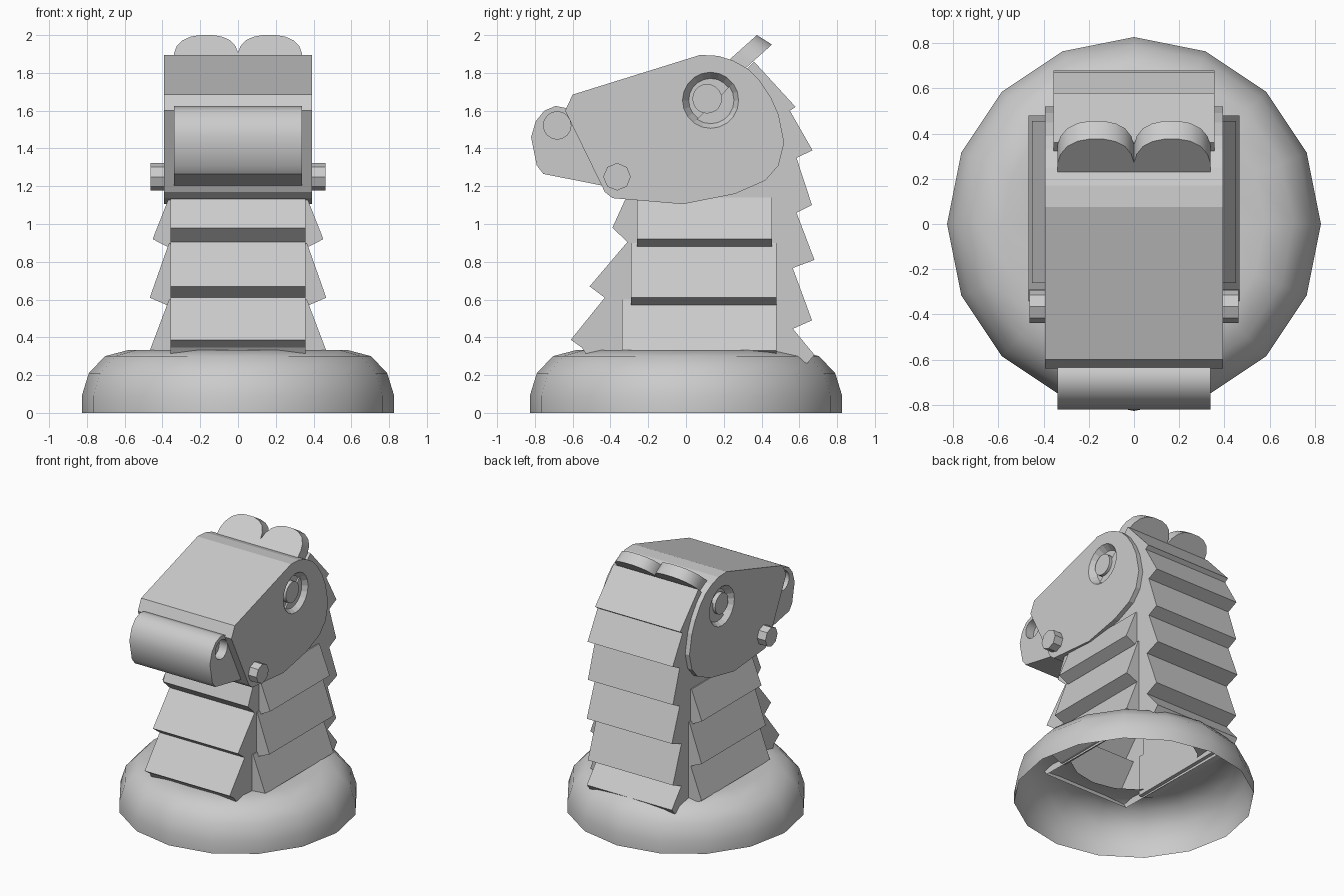
import bpy, bmesh, math
from mathutils import Vector, Matrix

cube = bpy.data.objects.get("Cube")
if cube:
    bpy.data.objects.remove(cube, do_unlink=True)


def add_object(name, bm):
    bmesh.ops.recalc_face_normals(bm, faces=bm.faces)
    mesh = bpy.data.meshes.new(name)
    bm.to_mesh(mesh)
    bm.free()
    obj = bpy.data.objects.new(name, mesh)
    bpy.context.collection.objects.link(obj)
    return obj


def prism(name, loop, offset):
    """Closed solid made by sweeping a planar 3D loop along an offset."""
    bm = bmesh.new()
    face = bm.faces.new([bm.verts.new(p) for p in loop])
    res = bmesh.ops.extrude_face_region(bm, geom=[face], use_keep_orig=True)
    moved = [g for g in res["geom"] if isinstance(g, bmesh.types.BMVert)]
    bmesh.ops.translate(bm, verts=moved, vec=Vector(offset))
    return add_object(name, bm)


def side_prism(name, profile, x0, x1):
    return prism(name, [(x0, y, z) for y, z in profile], (x1 - x0, 0, 0))


def disc(name, x0, x1, y, z, r0, r1, sides):
    """Cylinder or cone along x."""
    bm = bmesh.new()
    bmesh.ops.create_cone(
        bm, cap_ends=True, segments=sides, radius1=r0, radius2=r1, depth=x1 - x0,
        matrix=Matrix.Translation(((x0 + x1) / 2, y, z))
        @ Matrix.Rotation(math.pi / 2, 4, "Y"))
    return add_object(name, bm)


def activate(obj):
    bpy.ops.object.select_all(action="DESELECT")
    obj.select_set(True)
    bpy.context.view_layer.objects.active = obj


def apply(obj, mod):
    activate(obj)
    bpy.ops.object.modifier_apply(modifier=mod.name)


def mirror(obj):
    mod = obj.modifiers.new("mirror", "MIRROR")
    mod.use_clip = False
    mod.use_mirror_merge = False
    apply(obj, mod)
    return obj


def cut(obj, cutter):
    cutter.hide_render = True
    mod = obj.modifiers.new("cut", "BOOLEAN")
    mod.object = cutter
    mod.operation = "DIFFERENCE"
    mod.solver = "EXACT"
    apply(obj, mod)
    bpy.data.objects.remove(cutter, do_unlink=True)


def smooth(obj, angle=35):
    activate(obj)
    bpy.ops.object.shade_smooth_by_angle(angle=math.radians(angle))


# Rounded hollow base, open underneath
bm = bmesh.new()
ring = [(.827, 0), (.827, .09), (.79, .21), (.705, .3), (.58, .333), (.44, .32)]
verts = [bm.verts.new((r, 0, z)) for r, z in ring]
edges = [bm.edges.new(pair) for pair in zip(verts, verts[1:])]
bmesh.ops.spin(bm, geom=verts + edges, axis=(0, 0, 1), cent=(0, 0, 0),
               angle=math.tau, steps=16, use_duplicate=False)
bmesh.ops.remove_doubles(bm, verts=bm.verts, dist=.001)
base = add_object("base", bm)
if base.data.polygons[0].normal.dot(base.data.polygons[0].center) < 0:
    base.data.flip_normals()
smooth(base, 45)

# Neck with overlapping plates at front and back
back = [(.36, 1.86), (.58, 1.62), (.55, 1.6), (.67, 1.39), (.585, 1.35),
        (.667, 1.1), (.585, 1.06), (.68, .81), (.565, .767), (.667, .49),
        (.566, .445), (.68, .307), (.645, .265)]
front = [(-.51, .28), (-.55, .345), (-.61, .387), (-.43, .61), (-.51, .67),
         (-.31, .905), (-.39, .98), (-.29, 1.2)]
neck = side_prism("neck", back + front, -.357, .357)
bm = bmesh.new()
bm.from_mesh(neck.data)
floor = [f for f in bm.faces if f.normal.z < -.9 and f.calc_center_median().z < .3]
bmesh.ops.delete(bm, geom=floor, context="FACES")
bm.to_mesh(neck.data)
bm.free()

# Flared plates on the sides of the neck: top, bottom, flare, start, end
rows = [(1.14, .88, .452, -.26, .455), (.9, .57, .467, -.29, .48),
        (.6, .29, .467, -.34, .48)]
for i, (top, low, flare, y0, y1) in enumerate(rows):
    profile = [(.33, top), (.365, top), (flare, low + .04), (.375, low), (.33, low)]
    plate = prism(f"neck_side_plates_{i + 1}",
                  [(x, y0, z) for x, z in profile], (0, y1 - y0, 0))
    mirror(plate)

# Head core and its two cheek plates
head = [(-.6, 1.685), (.075, 1.895), (.17, 1.89), (.25, 1.865), (.33, 1.82), (.39, 1.76),
        (.45, 1.67), (.49, 1.58), (.52, 1.43), (.49, 1.31), (.42, 1.23),
        (.26, 1.16), (-.015, 1.105), (-.39, 1.137), (-.43, 1.17), (-.64, 1.6)]
side_prism("head", head, -.345, .345)
cheek = side_prism("cheek_plates", head, .345, .393)
eye = (.13, 1.655)
cut(cheek, disc("eye_cutter", .344, .395, *eye, .115, .15, 20))
mirror(cheek)

# Pupils inside the eye sockets
pupil = mirror(disc("pupils", .33, .378, .112, 1.663, .078, .078, 20))
smooth(pupil)

# Jaw bolts
mirror(disc("jaw_bolts", .38, .462, -.365, 1.25, .073, .073, 8))

# Rounded muzzle with nostril recesses
muzzle = side_prism("muzzle", [
    (-.5, 1.56), (-.6, 1.59), (-.64, 1.615), (-.69, 1.625), (-.75, 1.6), (-.795, 1.545),
    (-.82, 1.46), (-.79, 1.31), (-.755, 1.265), (-.4, 1.195)], -.338, .338)
for s in (-1, 1):
    x0, x1 = sorted((s * .27, s * .36))
    cut(muzzle, disc("nostril_cutter", x0, x1, -.682, 1.522, .073, .073, 16))
smooth(muzzle)

# Pair of rounded, backward-leaning ears
outline = [(0, -.2), (.3, -.2), (.34, 0), (.338, .4), (.325, .62), (.295, .82), (.25, .95),
           (.2, 1), (.13, 1), (.08, .94), (.04, .82), (.012, .62), (0, .4)]
ears = prism("ears", [(x, .2 + .175 * t, 1.843 + .157 * t) for x, t in outline],
             (0, .08, -.05))
mirror(ears)
smooth(ears)
